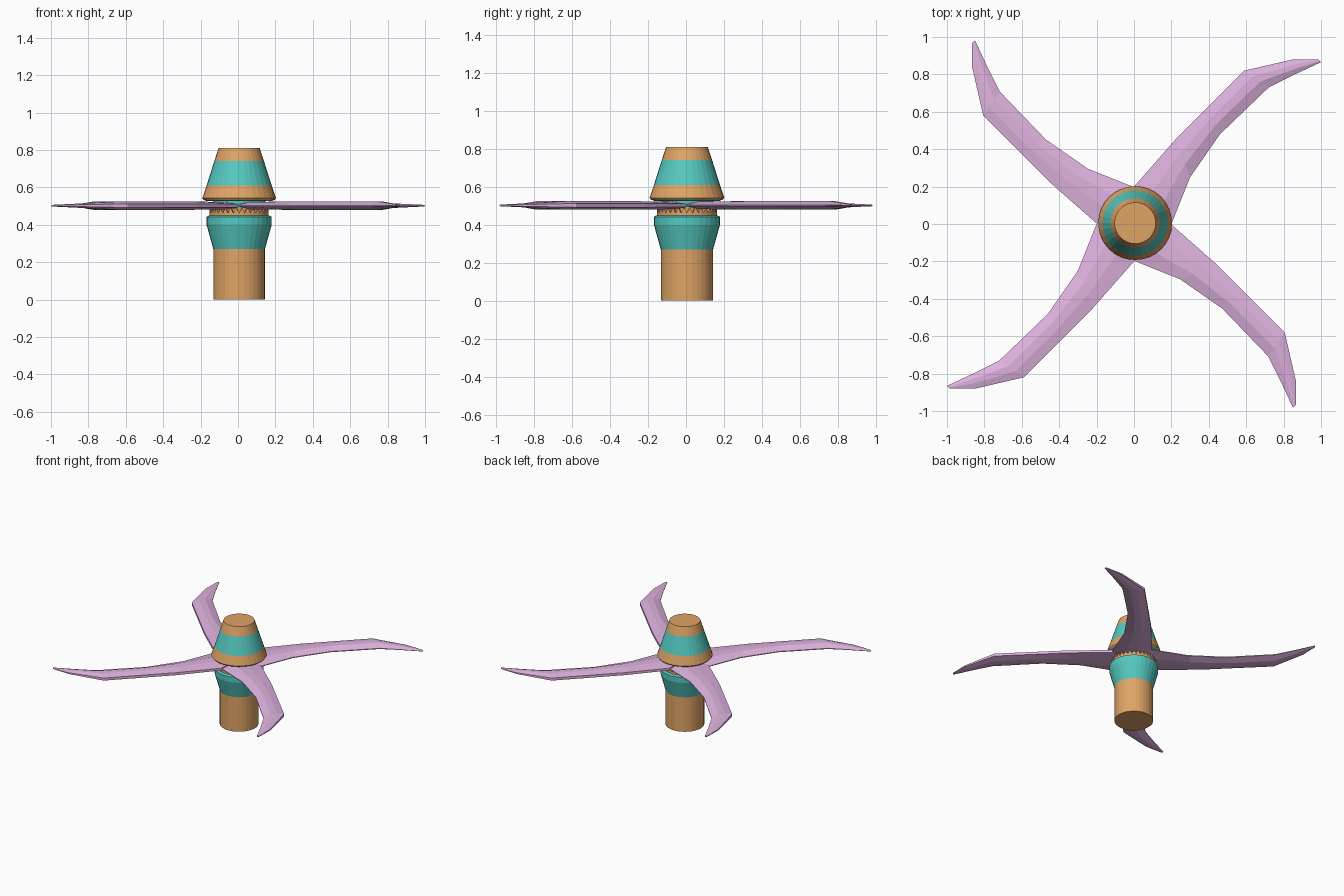
import bpy, bmesh, math
from mathutils import Matrix

if "Cube" in bpy.data.objects:
    bpy.data.objects.remove(bpy.data.objects["Cube"])


def material(name, color):
    m = bpy.data.materials.new(name)
    m.diffuse_color = (*color, 1)
    m.use_nodes = True
    m.node_tree.nodes["Principled BSDF"].inputs["Base Color"].default_value = m.diffuse_color
    return m


ORANGE = material("warm orange", (0.74, 0.37, 0.13))
TEAL = material("teal", (0.09, 0.58, 0.53))
PINK = material("soft pink", (0.74, 0.45, 0.74))
HUB = Matrix.Translation((0.006, 0.005, 0))


def finish(name, bm, mats):
    bmesh.ops.recalc_face_normals(bm, faces=bm.faces)
    me = bpy.data.meshes.new(name)
    bm.to_mesh(me)
    bm.free()
    for m in mats:
        me.materials.append(m)
    ob = bpy.data.objects.new(name, me)
    bpy.context.collection.objects.link(ob)
    return ob


def lathe(name, profile, bands, seg=32):
    """Closed turned solid: profile of (radius, z), bands = material per section."""
    bm = bmesh.new()
    rings = [[bm.verts.new((r * math.cos(i * math.tau / seg),
                            r * math.sin(i * math.tau / seg), z)) for i in range(seg)]
             for r, z in profile]
    for a, b, band in zip(rings, rings[1:], bands):
        for i in range(seg):
            j = (i + 1) % seg
            bm.faces.new((a[i], a[j], b[j], b[i])).material_index = band
    bm.faces.new(rings[0][::-1]).material_index = bands[0]
    bm.faces.new(rings[-1]).material_index = bands[-1]
    bm.transform(HUB)
    return finish(name, bm, (ORANGE, TEAL))


# Post with its flared collar
lathe("post", [(0.138, 0), (0.138, 0.27), (0.174, 0.40), (0.174, 0.442), (0.160, 0.45)],
      (0, 1, 1, 1))
# Spindle through the blades
lathe("spindle", [(0.14, 0.44), (0.14, 0.49), (0.14, 0.54)], (0, 1))
# Tapered cap with bands
lathe("cap", [(0.172, 0.526), (0.190, 0.533), (0.197, 0.542), (0.174, 0.61),
              (0.132, 0.742), (0.110, 0.81)], (1, 0, 0, 1, 0))

# Toothed crown under the blades
bm = bmesh.new()
teeth = 32
outer, inner = [], []
for i in range(teeth * 2):
    a = i * math.pi / teeth
    z = 0.492 if i % 2 else 0.462
    for ring, r in ((outer, 0.158), (inner, 0.135)):
        ring.append([bm.verts.new((r * math.cos(a), r * math.sin(a), h)) for h in (0.445, z)])
for i in range(teeth * 2):
    j = (i + 1) % (teeth * 2)
    bm.faces.new((outer[i][0], outer[j][0], outer[j][1], outer[i][1]))
    bm.faces.new((inner[j][0], inner[i][0], inner[i][1], inner[j][1]))
    bm.faces.new((outer[i][1], outer[j][1], inner[j][1], inner[i][1]))
    bm.faces.new((outer[j][0], outer[i][0], inner[i][0], inner[j][0]))
bm.transform(HUB)
finish("toothed_crown", bm, (ORANGE,))

# Curved blades: outer edge, inner edge and relative thickness at each station
STATIONS = [((0, 0.1), (0.1, 0), 0.9), ((0, 0.2), (0.2, 0), 0.9),
            ((0.22, 0.45), (0.30, 0.25), 1), ((0.40, 0.63), (0.46, 0.48), 1),
            ((0.59, 0.82), (0.72, 0.73), 1), ((0.85, 0.88), (0.86, 0.80), 0.5),
            ((0.985, 0.88), (1.0, 0.865), 0.2)]
# Cross-section: fraction across the blade, height from its middle plane
SECTION = [(0, 0.010), (0.35, 0.022), (0.65, 0.022), (1, 0.002),
           (1, -0.004), (0.65, -0.022), (0.35, -0.022), (0, -0.010)]


def blade(k):
    bm = bmesh.new()
    loops = []
    for l, r, thick in STATIONS:
        loops.append([bm.verts.new((l[0] + (r[0] - l[0]) * t, l[1] + (r[1] - l[1]) * t,
                                    0.502 + h * thick)) for t, h in SECTION])
    n = len(SECTION)
    for a, b in zip(loops, loops[1:]):
        for i in range(n):
            j = (i + 1) % n
            bm.faces.new((a[i], a[j], b[j], b[i]))
    bm.faces.new(loops[0])
    bm.faces.new(loops[-1])
    s = 0.983 if k % 2 else 1.0
    bm.transform(Matrix.Rotation(k * math.pi / 2, 4, 'Z') @ Matrix.Diagonal((s, s, 1, 1)))
    finish(f"blade_{k + 1}", bm, (PINK,))


for k in range(4):
    blade(k)
